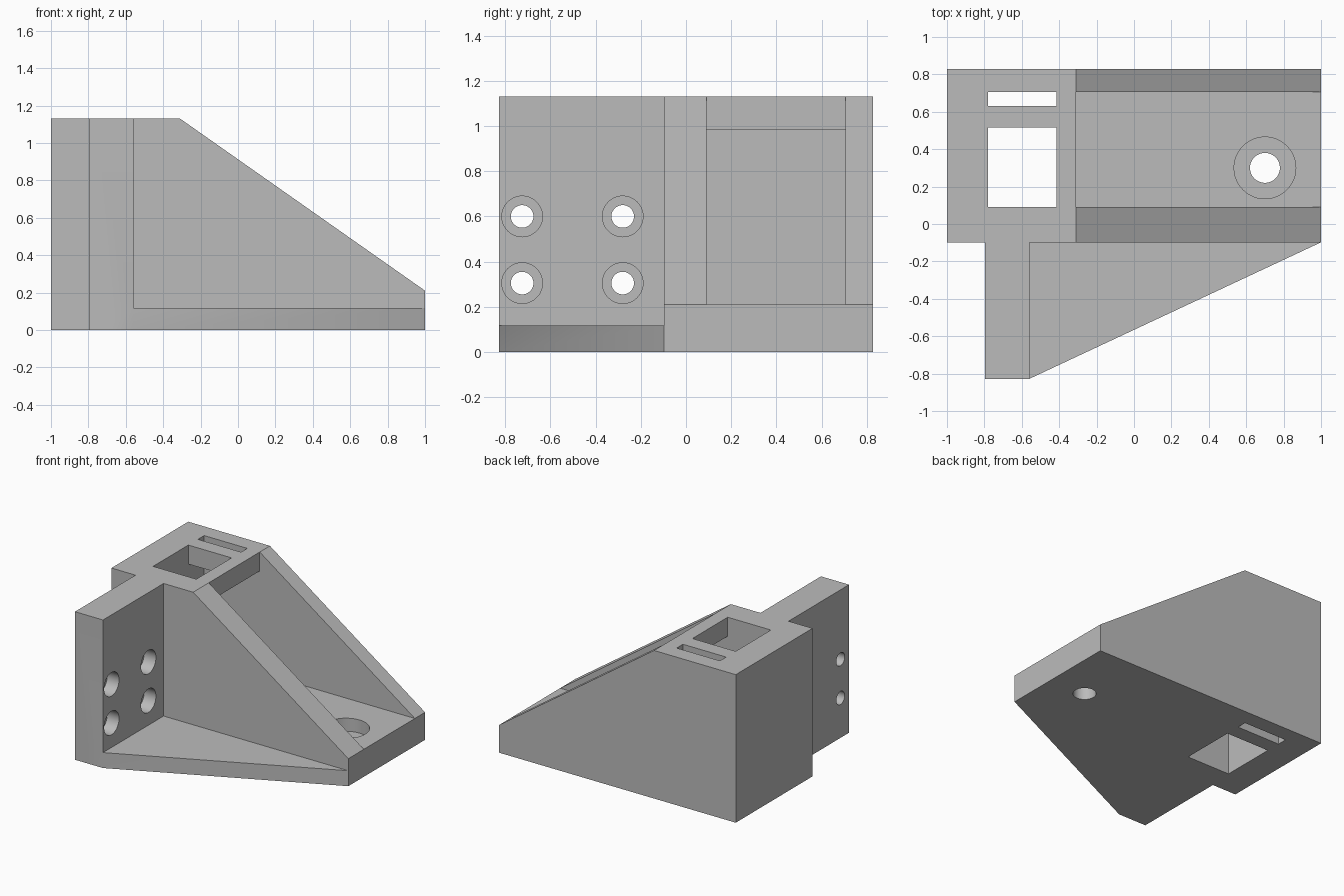
import bpy
import bmesh
from mathutils import Vector

cube = bpy.data.objects.get("Cube")
if cube:
    bpy.data.objects.remove(cube, do_unlink=True)

grey = bpy.data.materials.new("plain grey")
grey.use_nodes = True
colour = (0.5, 0.5, 0.5, 1)
grey.diffuse_color = colour
grey.node_tree.nodes["Principled BSDF"].inputs["Base Color"].default_value = colour

TOP = 1.13          # overall height
FRONT = -0.098      # front face of the main body
BACK = 0.828
LEDGE = 0.21        # channel floor height
IN_FRONT, IN_BACK = 0.09, 0.705   # inner faces of the side walls


def add_object(name, bm):
    bmesh.ops.recalc_face_normals(bm, faces=bm.faces)
    mesh = bpy.data.meshes.new(name)
    bm.to_mesh(mesh)
    bm.free()
    mesh.materials.append(grey)
    obj = bpy.data.objects.new(name, mesh)
    bpy.context.collection.objects.link(obj)
    return obj


def prism(name, outline, axis, low, high):
    """Extrude a 2D outline along y (outline in xz) or z (outline in xy)."""
    bm = bmesh.new()
    if axis == "y":
        points = [(a, low, b) for a, b in outline]
        push = Vector((0, high - low, 0))
    else:
        points = [(a, b, low) for a, b in outline]
        push = Vector((0, 0, high - low))
    face = bm.faces.new([bm.verts.new(p) for p in points])
    grown = bmesh.ops.extrude_face_region(bm, geom=[face])
    verts = [v for v in grown["geom"] if isinstance(v, bmesh.types.BMVert)]
    bmesh.ops.translate(bm, verts=verts, vec=push)
    return add_object(name, bm)


def box(name, x0, x1, y0, y1, z0, z1):
    return prism(name, [(x0, y0), (x1, y0), (x1, y1), (x0, y1)], "z", z0, z1)


def rod(name, radius, start, end):
    start, end = Vector(start), Vector(end)
    bm = bmesh.new()
    bmesh.ops.create_cone(bm, cap_ends=True, segments=48, radius1=radius,
                          radius2=radius, depth=(end - start).length)
    turn = (end - start).to_track_quat("Z", "Y").to_matrix()
    bmesh.ops.rotate(bm, verts=bm.verts, cent=(0, 0, 0), matrix=turn)
    bmesh.ops.translate(bm, verts=bm.verts, vec=(start + end) / 2)
    return add_object(name, bm)


def combine(target, other, operation):
    other.hide_render = True
    mod = target.modifiers.new(other.name, "BOOLEAN")
    mod.operation = operation
    mod.solver = "EXACT"
    mod.object = other
    bpy.context.view_layer.objects.active = target
    bpy.ops.object.modifier_apply(modifier=mod.name)
    bpy.data.objects.remove(other, do_unlink=True)


# Main body with sloped side walls
bracket = prism("bracket", [(-1, 0), (1, 0), (1, LEDGE), (-0.31, TOP), (-1, TOP)],
                "y", FRONT, BACK)

# Upright mounting plate and triangular foot beside it
combine(bracket, box("mounting_plate", -0.797, -0.56, -0.828, 0, 0, TOP), "UNION")
foot = [(-0.7, -0.828), (-0.56, -0.828), (1, FRONT), (0.9, 0), (-0.7, 0)]
combine(bracket, prism("triangular_foot", foot, "z", 0, 0.118), "UNION")

# Open channel that continues as a cavity under the top plate
channel = [(-0.78, LEDGE), (1.2, LEDGE), (1.2, 1.4), (-0.31, 1.4),
           (-0.31, 0.985), (-0.78, 0.985)]
combine(bracket, prism("channel", channel, "y", IN_FRONT, IN_BACK), "DIFFERENCE")

# Square opening and narrow slot through the top plate and floor
for name, y0, y1 in (("square_opening", IN_FRONT, 0.515),
                     ("narrow_slot", 0.63, IN_BACK)):
    combine(bracket, box(name, -0.78, -0.415, y0, y1, -0.2, 1.4), "DIFFERENCE")

# Counterbored bolt hole in the floor
combine(bracket, rod("floor_hole", 0.08, (0.7, 0.3, -0.2), (0.7, 0.3, 0.5)), "DIFFERENCE")
combine(bracket, rod("floor_recess", 0.165, (0.7, 0.3, 0.11), (0.7, 0.3, 0.5)), "DIFFERENCE")

# Four counterbored bolt holes in the mounting plate
for y in (-0.725, -0.28):
    for z in (0.305, 0.6):
        combine(bracket, rod("plate_hole", 0.05, (-0.9, y, z), (-0.4, y, z)), "DIFFERENCE")
        combine(bracket, rod("plate_recess", 0.09, (-0.66, y, z), (-0.4, y, z)), "DIFFERENCE")

# Smooth hole walls, sharp edges elsewhere
bpy.ops.object.select_all(action="DESELECT")
bracket.select_set(True)
bpy.context.view_layer.objects.active = bracket
bpy.ops.object.shade_smooth_by_angle()
